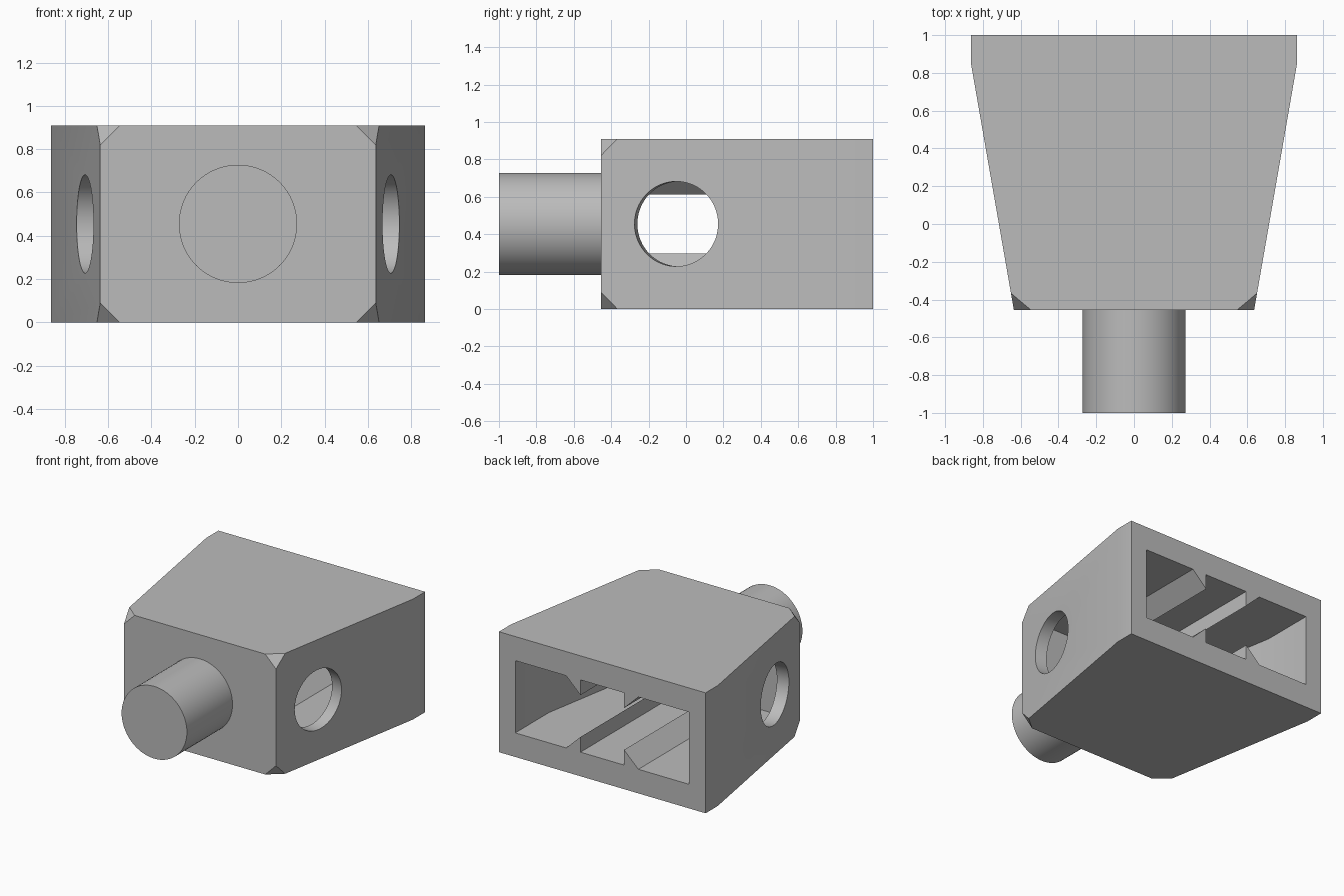
import bpy, bmesh
from math import atan2, pi
from mathutils import Matrix, Vector

if "Cube" in bpy.data.objects:
    bpy.data.objects.remove(bpy.data.objects["Cube"])

FRONT, BACK, HEIGHT = -0.455, 1.0, 0.91
MID = HEIGHT / 2

grey = bpy.data.materials.new("plain_grey")
grey.use_nodes = True
grey.diffuse_color = (0.5, 0.5, 0.5, 1)
grey.node_tree.nodes["Principled BSDF"].inputs["Base Color"].default_value = (0.5, 0.5, 0.5, 1)


def finish(name, bm):
    bmesh.ops.recalc_face_normals(bm, faces=bm.faces)
    mesh = bpy.data.meshes.new(name)
    bm.to_mesh(mesh)
    bm.free()
    mesh.materials.append(grey)
    obj = bpy.data.objects.new(name, mesh)
    bpy.context.collection.objects.link(obj)
    return obj


def prism(points, extrude):
    bm = bmesh.new()
    face = bm.faces.new([bm.verts.new(p) for p in points])
    new = bmesh.ops.extrude_face_region(bm, geom=[face])["geom"]
    bmesh.ops.translate(bm, vec=extrude, verts=[v for v in new if isinstance(v, bmesh.types.BMVert)])
    return bm


def mirrored_plan(half, z):
    return [(x, y, z) for x, y in half] + [(-x, y, z) for x, y in reversed(half)]


def cylinder(name, radius, start, end):
    bm = bmesh.new()
    axis = end - start
    turn = Vector((0, 0, 1)).rotation_difference(axis).to_matrix().to_4x4()
    bmesh.ops.create_cone(bm, cap_ends=True, segments=64, radius1=radius, radius2=radius,
                          depth=axis.length, matrix=Matrix.Translation((start + end) / 2) @ turn)
    return finish(name, bm)


def cut(target, tool):
    mod = target.modifiers.new("cut", "BOOLEAN")
    mod.operation, mod.solver, mod.object = "DIFFERENCE", "EXACT", tool
    bpy.context.view_layer.objects.active = target
    bpy.ops.object.modifier_apply(modifier=mod.name)
    bpy.data.objects.remove(tool)


def smooth(obj):
    bpy.ops.object.select_all(action="DESELECT")
    obj.select_set(True)
    bpy.context.view_layer.objects.active = obj
    bpy.ops.object.shade_smooth_by_angle(angle=pi / 7)


# Tapered block with its four front corners clipped
front_half, back_half, straight = 0.636, 0.864, 0.855
bm = prism(mirrored_plan([(front_half, FRONT), (back_half, straight), (back_half, BACK)], 0),
           (0, 0, HEIGHT))
corners = [v for v in bm.verts if v.co.y < FRONT + 0.01]
bmesh.ops.bevel(bm, geom=corners, offset=0.09, affect="VERTICES", segments=1)
body = finish("tapered_body", bm)

# Cavity open at the back, its side walls parallel to the outside
slope = (back_half - front_half) / (straight - FRONT)
wall, inner_half, inner_front = 0.092, 0.727, -0.273
kink = FRONT + (inner_half + wall - front_half) / slope
narrow = front_half + (inner_front - FRONT) * slope - wall
cavity = finish("cavity_cutter", prism(
    mirrored_plan([(narrow, inner_front), (inner_half, kink), (inner_half, BACK + 0.1)], 0.182),
    (0, 0, HEIGHT - 2 * 0.182)))

# Four wedge rails left standing on the cavity floor and ceiling
for side in (-1, 1):
    for up in (-1, 1):
        def rail_point(x, drop):
            return (side * x, -0.5, MID + up * (0.273 - drop))
        section = [rail_point(0.182, 0.115), rail_point(0.182, -0.05),
                   rail_point(0.353, -0.05), rail_point(0.302, 0)]
        cut(cavity, finish("rail_keep", prism(section, (0, 2, 0))))
cut(body, cavity)

# Round holes square to each slanted side wall
hole_y = -0.052
hole_x = front_half + (hole_y - FRONT) * slope
for side in (-1, 1):
    normal = Vector((side, -slope, 0)).normalized()
    centre = Vector((side * hole_x, hole_y, MID))
    cut(body, cylinder("hole_cutter", 0.227, centre + normal * 0.15, centre - normal * 0.2))
smooth(body)

# Round front peg
peg = cylinder("front_peg", 0.273, Vector((0, -1, MID)), Vector((0, FRONT, MID)))
smooth(peg)
